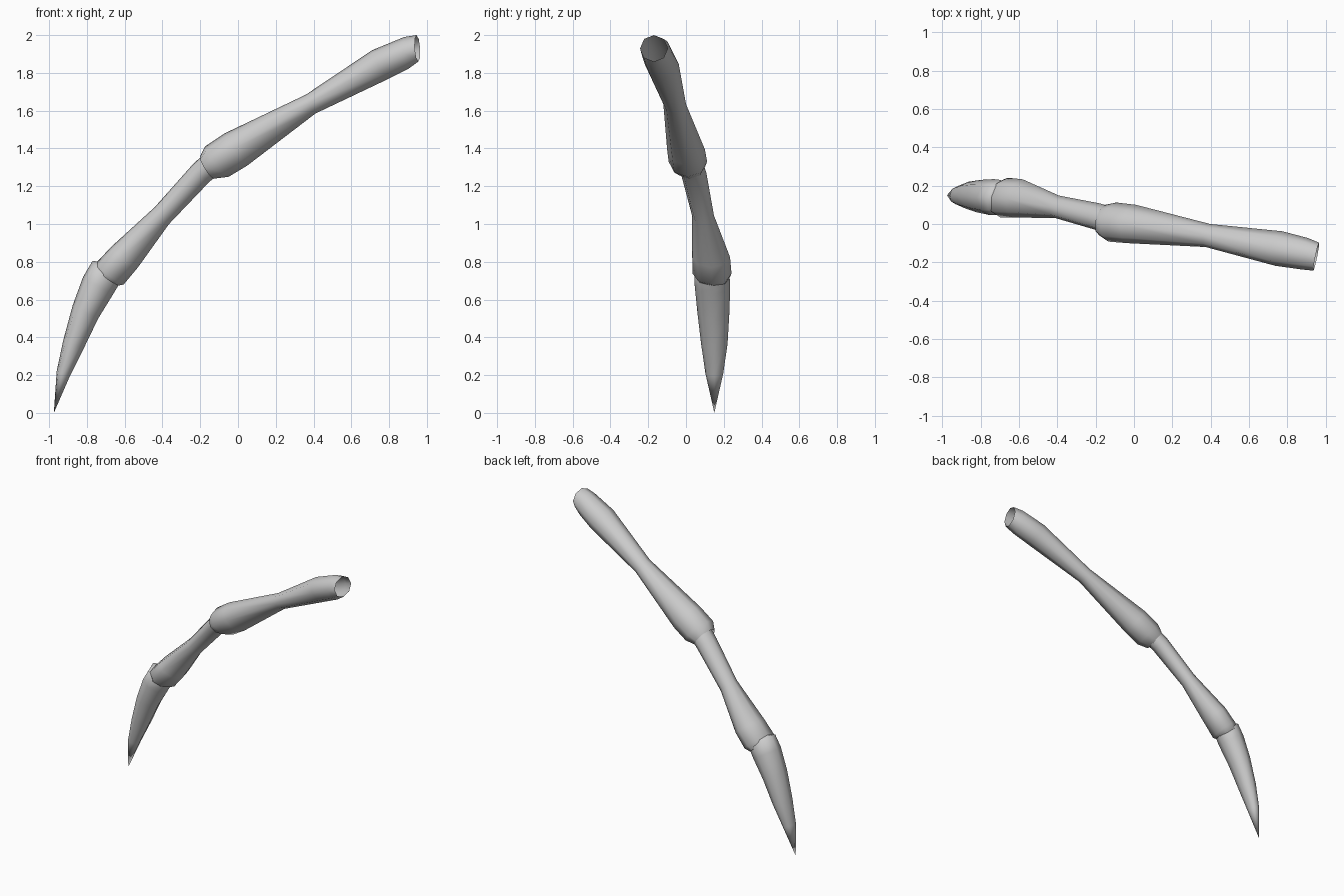
import bpy, bmesh, math
from mathutils import Vector

SIDES = 8


def segment(name, rings, skew, tip=None):
    """Loft rings given as (top x, top z, bottom x, bottom z, centre y, half width)."""
    bm = bmesh.new()
    loops = []
    for tx, tz, bx, bz, y, w in rings:
        mid = Vector(((tx + bx) / 2, y, (tz + bz) / 2))
        up = Vector(((tx - bx) / 2, 0, (tz - bz) / 2))
        side = Vector((skew * w, w, 0))
        loops.append([bm.verts.new(mid + up * math.cos(a) + side * math.sin(a))
                      for a in (2 * math.pi * i / SIDES for i in range(SIDES))])
    for a, b in zip(loops, loops[1:]):
        for i in range(SIDES):
            j = (i + 1) % SIDES
            bm.faces.new((a[i], a[j], b[j], b[i]))
    if tip:
        t = bm.verts.new(tip)
        for i in range(SIDES):
            bm.faces.new((loops[-1][i], loops[-1][(i + 1) % SIDES], t))
    bmesh.ops.recalc_face_normals(bm, faces=bm.faces)
    for f in bm.faces:
        f.smooth = True
    mesh = bpy.data.meshes.new(name)
    bm.to_mesh(mesh)
    bm.free()
    obj = bpy.data.objects.new(name, mesh)
    bpy.context.collection.objects.link(obj)
    return obj


# Upper limb: open at the body end, turned inward at the knee
segment("upper_limb", [
    (0.945, 2.00, 0.955, 1.86, -0.17, 0.073),
    (0.88, 1.99, 0.90, 1.82, -0.155, 0.082),
    (0.71, 1.92, 0.80, 1.77, -0.128, 0.09),
    (0.36, 1.685, 0.41, 1.585, -0.06, 0.06),
    (-0.07, 1.48, 0.05, 1.31, 0.0, 0.10),
    (-0.175, 1.41, -0.05, 1.25, 0.01, 0.102),
    (-0.20, 1.36, -0.13, 1.24, 0.02, 0.08),
], 0.2)

# Middle limb: starts inside the knee, bulges at the ankle
segment("middle_limb", [
    (-0.17, 1.38, -0.09, 1.27, 0.02, 0.07),
    (-0.24, 1.315, -0.15, 1.225, 0.04, 0.068),
    (-0.44, 1.09, -0.365, 1.00, 0.09, 0.058),
    (-0.67, 0.88, -0.53, 0.77, 0.133, 0.10),
    (-0.75, 0.795, -0.605, 0.68, 0.138, 0.103),
    (-0.755, 0.755, -0.65, 0.67, 0.145, 0.085),
], 0.2)

# Claw: curved and tapering to a point
segment("claw", [
    (-0.735, 0.80, -0.63, 0.68, 0.138, 0.08),
    (-0.77, 0.805, -0.645, 0.655, 0.138, 0.092),
    (-0.82, 0.72, -0.66, 0.63, 0.14, 0.094),
    (-0.875, 0.57, -0.74, 0.50, 0.145, 0.085),
    (-0.925, 0.385, -0.815, 0.345, 0.15, 0.07),
    (-0.96, 0.22, -0.89, 0.195, 0.15, 0.047),
], 0.1, tip=(-0.975, 0.15, 0.0))
